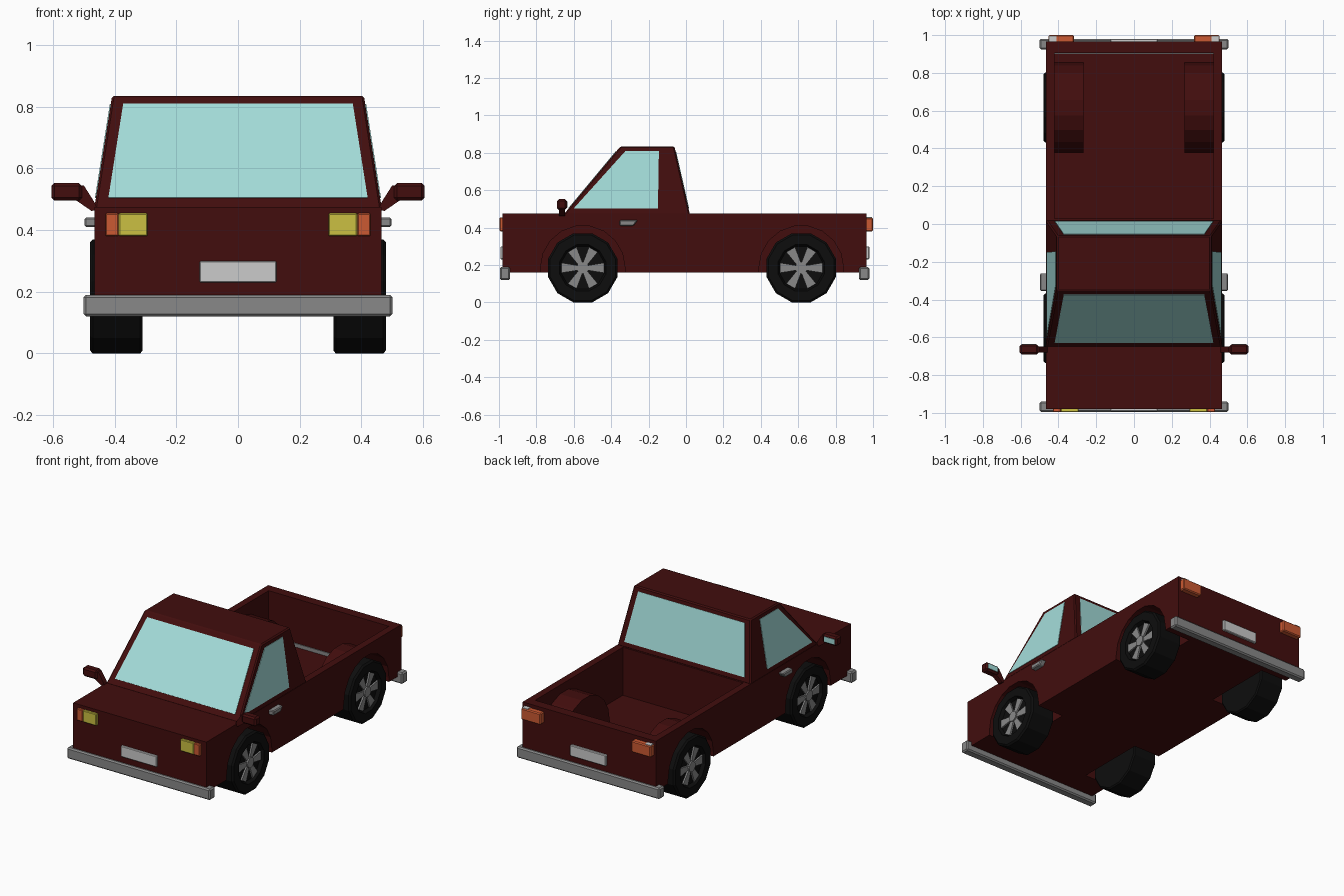
import bpy, bmesh, math
from mathutils import Vector

if "Cube" in bpy.data.objects:
    bpy.data.objects.remove(bpy.data.objects["Cube"])


def material(name, r, g, b):
    m = bpy.data.materials.new(name)
    m.diffuse_color = (r, g, b, 1)
    m.use_nodes = True
    m.node_tree.nodes["Principled BSDF"].inputs["Base Color"].default_value = m.diffuse_color
    return m


RED = material("dark_red_paint", 0.054, 0.004, 0.004)
GLASS = material("pale_teal_glass", 0.37, 0.72, 0.70)
TYRE = material("black_rubber", 0.004, 0.004, 0.004)
METAL = material("grey_metal", 0.25, 0.25, 0.25)
WHITE = material("plate_white", 0.60, 0.60, 0.60)
YELLOW = material("lamp_yellow", 0.60, 0.53, 0.055)
ORANGE = material("lamp_orange", 0.60, 0.10, 0.032)


def finish(name, bm, mat, bevel=0):
    bmesh.ops.recalc_face_normals(bm, faces=bm.faces)
    if bevel:
        bmesh.ops.bevel(bm, geom=list(bm.edges), offset=bevel, segments=1,
                        affect='EDGES', profile=0.5)
    me = bpy.data.meshes.new(name)
    bm.to_mesh(me)
    bm.free()
    me.materials.append(mat)
    ob = bpy.data.objects.new(name, me)
    bpy.context.collection.objects.link(ob)
    return ob


def loft(name, a, b, mat, bevel=0):
    """Closed solid between two matching outlines."""
    bm = bmesh.new()
    va = [bm.verts.new(p) for p in a]
    vb = [bm.verts.new(p) for p in b]
    bm.faces.new(va)
    bm.faces.new(vb[::-1])
    n = len(a)
    for i in range(n):
        j = (i + 1) % n
        bm.faces.new((va[i], va[j], vb[j], vb[i]))
    return finish(name, bm, mat, bevel)


def box(name, x0, x1, y0, y1, z0, z1, mat, bevel=0):
    q = [(x0, y0), (x1, y0), (x1, y1), (x0, y1)]
    return loft(name, [(x, y, z0) for x, y in q], [(x, y, z1) for x, y in q], mat, bevel)


def prism_x(name, pts, x0, x1, mat, bevel=0):
    return loft(name, [(x0, y, z) for y, z in pts], [(x1, y, z) for y, z in pts], mat, bevel)


def boolean(ob, cutter, op):
    m = ob.modifiers.new("cut", 'BOOLEAN')
    m.object, m.operation, m.solver = cutter, op, 'EXACT'
    bpy.context.view_layer.objects.active = ob
    bpy.ops.object.modifier_apply(modifier=m.name)
    bpy.data.objects.remove(cutter)


def arch(yc, r, bottom):
    """Twelve-sided wheel arch outline, straight below the axle."""
    pts = [(yc + r * math.cos(math.radians(a)), 0.185 + r * math.sin(math.radians(a)))
           for a in range(0, 181, 20)]
    return [(yc + r, bottom)] + pts + [(yc - r, bottom)]


SIDES = ((1, "right"), (-1, "left"))
AXLES = ((-0.552, "front"), (0.616, "rear"))

# Lower body with open bed, bed humps and wheel arches
body = box("body", -0.465, 0.465, -0.98, 0.965, 0.16, 0.475, RED)
boolean(body, box("bed_cutter", -0.42, 0.42, 0.03, 0.905, 0.172, 0.9, RED), 'DIFFERENCE')
for s, side in SIDES:
    hump = prism_x("hump", arch(0.616, 0.238, 0.165), s * 0.268, s * 0.44, RED)
    boolean(body, hump, 'UNION')
    for yc, end in AXLES:
        hole = prism_x("hole", arch(yc, 0.226, 0.05), s * 0.28, s * 0.6, RED)
        boolean(body, hole, 'DIFFERENCE')


# Tapered cab
def cab_half(z):
    return 0.465 - (z - 0.475) / 0.36 * 0.057


def cab_front(z):
    return -0.65 + (z - 0.475) / 0.36 * 0.30


def cab_back(z):
    return 0.02 - (z - 0.475) / 0.36 * 0.082


def cab_ring(z):
    w, f, b = cab_half(z), cab_front(z), cab_back(z)
    return [(-w, f, z), (w, f, z), (w, b, z), (-w, b, z)]


loft("cab", cab_ring(0.47), cab_ring(0.835), RED, 0.007)


# Windows as thin plates lying on the cab faces
def pane(name, pts, outward):
    pts = [Vector(p) for p in pts]
    n = (pts[1] - pts[0]).cross(pts[2] - pts[0]).normalized()
    if n.dot(Vector(outward)) < 0:
        n = -n
    loft(name, [p - n * 0.003 for p in pts], [p + n * 0.003 for p in pts], GLASS)


LO, HI = 0.503, 0.808
for name, edge, d in (("windshield", cab_front, -1), ("rear_window", cab_back, 1)):
    pane(name, [(-0.42, edge(LO), LO), (0.42, edge(LO), LO),
                (0.372, edge(HI), HI), (-0.372, edge(HI), HI)], (0, d, 0))
for s, side in SIDES:
    pane(side + "_side_window",
         [(s * cab_half(z), y, z) for y, z in
          ((-0.60, LO), (-0.15, LO), (-0.145, HI), (-0.325, HI))], (s, 0, 0))

# Bumpers, number plates and the strip at the foot of the tailgate
box("front_bumper", -0.5, 0.5, -0.995, -0.94, 0.12, 0.19, METAL, 0.008)
box("rear_bumper", -0.5, 0.5, 0.925, 0.98, 0.12, 0.19, METAL, 0.008)
box("tailgate_strip", -0.42, 0.42, 0.900, 0.906, 0.172, 0.195, METAL)
box("front_plate", -0.125, 0.125, -0.992, -0.975, 0.23, 0.30, WHITE, 0.004)
box("rear_plate", -0.125, 0.125, 0.96, 0.98, 0.23, 0.30, WHITE, 0.004)


def span(s, a, b):
    return sorted((s * a, s * b))


for s, side in SIDES:
    # Lamps
    box(side + "_headlamp", *span(s, 0.293, 0.387), -0.996, -0.975, 0.38, 0.455, YELLOW, 0.004)
    box(side + "_front_indicator", *span(s, 0.387, 0.43), -0.996, -0.975, 0.38, 0.455, ORANGE, 0.004)
    box(side + "_tail_lamp", *span(s, 0.317, 0.453), 0.96, 1.0, 0.38, 0.453, ORANGE, 0.006)
    box(side + "_tail_lamp_cap", *span(s, 0.41, 0.449), 0.966, 0.995, 0.451, 0.456, WHITE)

    # Door handle
    prism_x(side + "_door_handle", [(-0.355, 0.41), (-0.28, 0.41), (-0.258, 0.44), (-0.355, 0.44)],
            s * 0.455, s * 0.497, METAL, 0.005)

    # Wing mirror: slanted arm, rounded head and glass
    arm = [(0.455, 0.465), (0.475, 0.462), (0.53, 0.50), (0.53, 0.545), (0.50, 0.545), (0.465, 0.49)]
    loft(side + "_mirror_arm", [(s * x, -0.68, z) for x, z in arm],
         [(s * x, -0.648, z) for x, z in arm], RED)
    box(side + "_mirror_head", *span(s, 0.505, 0.605), -0.69, -0.637, 0.495, 0.552, RED, 0.010)
    box(side + "_mirror_glass", *span(s, 0.52, 0.592), -0.639, -0.634, 0.507, 0.54, GLASS)

    # Wheels: twelve-sided tyre with a recessed face, six spokes and a hub
    for yc, end in AXLES:
        name = end + "_" + side
        profile = [(0.31, 0.183), (0.317, 0.1915), (0.470, 0.1915), (0.48, 0.181),
                   (0.48, 0.128), (0.458, 0.118)]
        bm = bmesh.new()
        rings = []
        for x, r in profile:
            rings.append([bm.verts.new((s * x, yc + r * math.cos(math.radians(15 + 30 * k)),
                                        0.185 + r * math.sin(math.radians(15 + 30 * k))))
                          for k in range(12)])
        for a, b in zip(rings, rings[1:]):
            for k in range(12):
                j = (k + 1) % 12
                bm.faces.new((a[k], a[j], b[j], b[k]))
        bm.faces.new(rings[0])
        bm.faces.new(rings[-1])
        finish(name + "_tyre", bm, TYRE)

        for k in range(6):
            c, d = math.cos(math.pi / 3 * k), math.sin(math.pi / 3 * k)
            wedge = [(0.02, -0.012), (0.113, -0.027), (0.113, 0.027), (0.02, 0.012)]
            prism_x("%s_spoke_%d" % (name, k + 1),
                    [(yc + u * c - v * d, 0.185 + u * d + v * c) for u, v in wedge],
                    s * 0.452, s * 0.468, METAL)
        prism_x(name + "_hub", [(yc + 0.032 * math.cos(math.pi / 6 * k),
                                 0.185 + 0.032 * math.sin(math.pi / 6 * k)) for k in range(12)],
                s * 0.45, s * 0.476, METAL)
